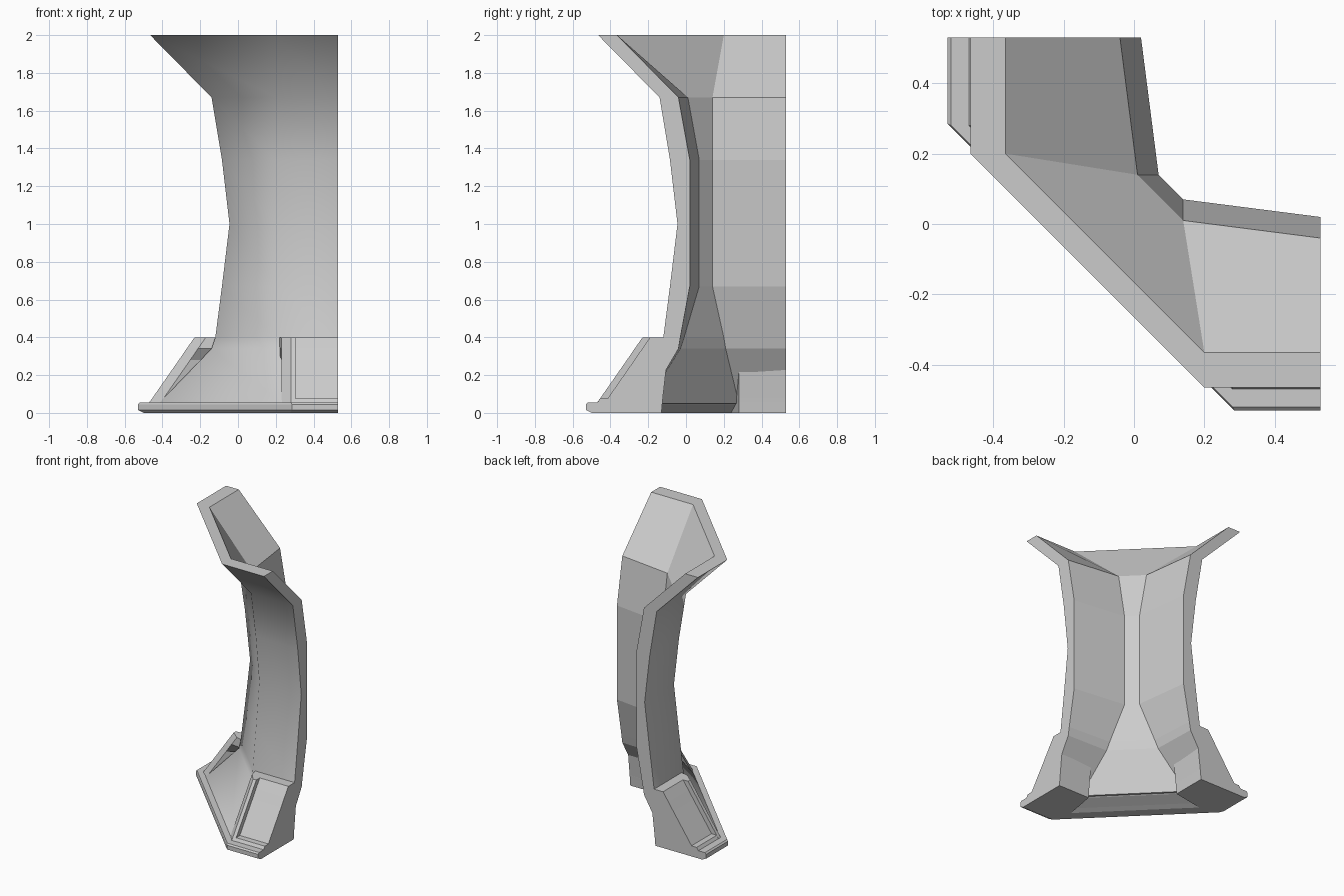
import bpy, bmesh

if "Cube" in bpy.data.objects:
    bpy.data.objects.remove(bpy.data.objects["Cube"])


def loft(name, rings, smooth_sides=(), swap=False):
    """Skin closed rings of (x, y, z) points, capping both ends."""
    bm = bmesh.new()
    rows = [[bm.verts.new((y, x, z) if swap else (x, y, z)) for x, y, z in r] for r in rings]
    n = len(rows[0])
    for a, b in zip(rows, rows[1:]):
        for i in range(n):
            j = (i + 1) % n
            face = bm.faces.new((a[i], a[j], b[j], b[i]))
            face.smooth = i in smooth_sides
    bm.faces.new(rows[0])
    bm.faces.new(rows[-1])
    bmesh.ops.remove_doubles(bm, verts=bm.verts, dist=0.0001)
    bmesh.ops.dissolve_degenerate(bm, dist=0.0001, edges=bm.edges)
    bmesh.ops.recalc_face_normals(bm, faces=bm.faces)
    mesh = bpy.data.meshes.new(name)
    bm.to_mesh(mesh)
    bm.free()
    obj = bpy.data.objects.new(name, mesh)
    bpy.context.collection.objects.link(obj)
    return obj


END = 0.53


def corner_ring(z, outer_y, outer_x, inner_end, inner_x, inner_y):
    """L-shaped wall section, symmetric about the x = y plane."""
    outer = [(END, outer_y), (outer_x, outer_y)]
    inner = [(inner_x, inner_y), (END, inner_end)]
    flip = lambda pts: [(y, x) for x, y in reversed(pts)]
    return [(x, y, z) for x, y in outer + flip(outer) + flip(inner) + inner]


# Curved corner wall, flaring at the top and bottom
wall = [
    (0.05, -0.42, 0.23, -0.21, 0.28, -0.21),
    (0.34, -0.14, 0.21, -0.04, 0.21, -0.03),
    (0.40, -0.12, 0.20, -0.03, 0.20, -0.01),
    (0.67, -0.085, 0.20, 0.02, 0.14, 0.07),
    (1.00, -0.045, 0.20, 0.02, 0.14, 0.07),
    (1.34, -0.085, 0.20, 0.02, 0.14, 0.07),
    (1.67, -0.14, 0.20, -0.04, 0.14, 0.01),
    (2.00, -0.465, 0.20, -0.365, 0.20, -0.365),
]
loft("corner_wall", [corner_ring(*r) for r in wall], smooth_sides=(0, 1, 2))

# Base flange with softened rim
flange = [
    (0.0, -0.50, 0.275, -0.40, 0.28, -0.40),
    (0.015, -0.53, 0.285, -0.35, 0.28, -0.35),
    (0.045, -0.53, 0.285, -0.24, 0.28, -0.24),
    (0.055, -0.52, 0.28, -0.22, 0.28, -0.22),
]
loft("base_flange", [corner_ring(*r) for r in flange])


def foot_ring(z, front, back, back_x, recess):
    pts = [(END, front + recess), (0.305, front + recess), (0.305, front),
           (0.28, front), (0.23, front + 0.06), (back_x, back), (END, back)]
    return [(x, y, z) for x, y in pts]


# Sloped foot blocks with a recessed panel, one per arm
foot = [
    (0.0, -0.47, -0.13, 0.28, 0.001),
    (0.055, -0.47, -0.125, 0.28, 0.001),
    (0.075, -0.456, -0.123, 0.28, 0.001),
    (0.076, -0.455, -0.123, 0.28, 0.04),
    (0.28, -0.313, -0.10, 0.28, 0.04),
    (0.34, -0.272, -0.04, 0.21, 0.04),
    (0.40, -0.23, -0.06, 0.21, 0.04),
]
for name, swap in (("front_foot", False), ("left_foot", True)):
    loft(name, [foot_ring(*r) for r in foot], swap=swap)
